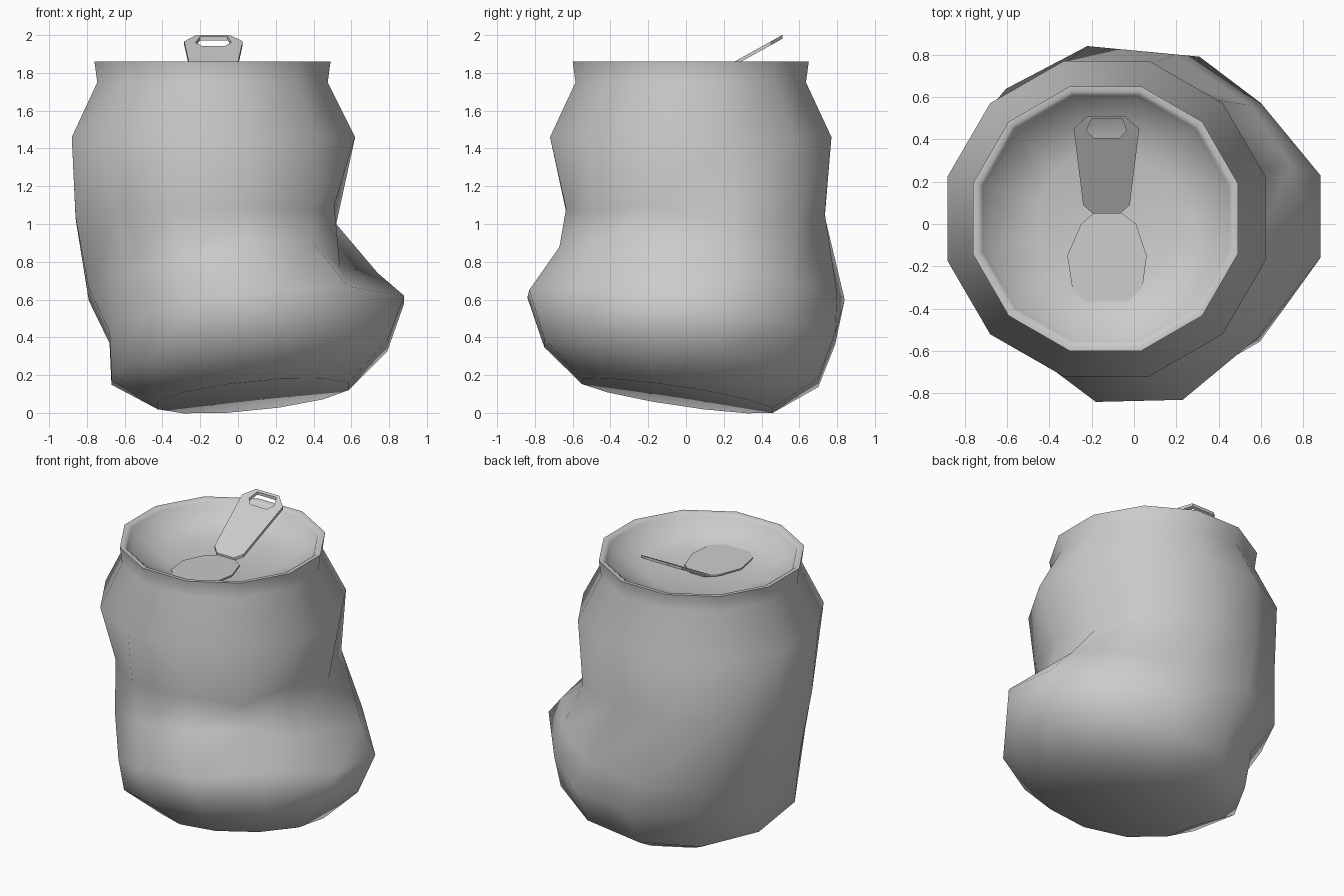
import bpy, bmesh, math
from mathutils import Vector

if "Cube" in bpy.data.objects:
    bpy.data.objects.remove(bpy.data.objects["Cube"])

SIDES = 12
K = 1 / math.cos(math.pi / SIDES)


def ring(cx, cy, cz, rx, ry, sx=0, sy=0, moved=None):
    """12-sided loop, optionally tilted; 'moved' overrides single crumpled corners."""
    pts = []
    for i in range(SIDES):
        a = math.radians(15 + 30 * i)
        dx, dy = rx * K * math.cos(a), ry * K * math.sin(a)
        pts.append(Vector((cx + dx, cy + dy, cz + sx * dx + sy * dy)))
    for i, p in (moved or {}).items():
        pts[i] = Vector(p)
    return pts


def skin(name, rings, caps, angle):
    """Join loops with quads; caps = (first centre, last centre)."""
    bm = bmesh.new()
    loops = [[bm.verts.new(p) for p in r] for r in rings]
    for a, b in zip(loops, loops[1:]):
        for i in range(SIDES):
            j = (i + 1) % SIDES
            bm.faces.new((a[i], a[j], b[j], b[i]))
    for loop, centre in zip((loops[0], loops[-1]), caps):
        c = bm.verts.new(centre)
        for i in range(SIDES):
            bm.faces.new((loop[i], loop[(i + 1) % SIDES], c))
    bmesh.ops.recalc_face_normals(bm, faces=bm.faces)
    me = bpy.data.meshes.new(name)
    bm.to_mesh(me)
    bm.free()
    ob = bpy.data.objects.new(name, me)
    bpy.context.collection.objects.link(ob)
    bpy.context.view_layer.objects.active = ob
    ob.select_set(True)
    bpy.ops.object.shade_smooth_by_angle(angle=math.radians(angle))
    ob.select_set(False)
    return ob


# Crumpled body: tilted bottom, bulge, fold, straight upper part, neck, lip and lid
CX, CY = -0.135, 0.025
body = [
    ring(0.08, -0.045, 0.09, 0.505, 0.505, 0.10, -0.15),
    ring(0.06, -0.025, 0.265, 0.73, 0.725, 0.12, -0.145),
    ring(0.10, -0.025, 0.51, 0.78, 0.815, 0.14, -0.145,
         {0: (0.88, 0.23, 0.58), 1: (0.60, 0.57, 0.48), 8: (-0.18, -0.84, 0.61),
          9: (0.23, -0.83, 0.65), 10: (0.58, -0.54, 0.67), 11: (0.88, -0.16, 0.62)}),
    ring(-0.10, 0.085, 0.73, 0.69, 0.755, 0.15, -0.16,
         {0: (0.74, 0.28, 0.74), 1: (0.55, 0.56, 0.69), 2: (0.20, 0.80, 0.63),
          3: (-0.22, 0.84, 0.60), 11: (0.54, -0.17, 0.77)}),
    ring(-0.175, 0.05, 1.06, 0.685, 0.685, 0.04, -0.02,
         {0: (0.52, 0.24, 1.00), 1: (0.37, 0.59, 1.03), 7: (-0.64, -0.41, 1.07),
          10: (0.40, -0.48, 1.07), 11: (0.51, -0.15, 1.10)}),
    ring(-0.13, 0.025, 1.46, 0.75, 0.745),
    ring(CX, CY, 1.75, 0.61, 0.61),
    ring(CX, CY, 1.86, 0.625, 0.625),
    ring(CX, CY, 1.86, 0.60, 0.60),
    ring(CX, CY, 1.845, 0.58, 0.58),
    ring(CX, CY, 1.79, 0.56, 0.56),
    ring(CX, CY, 1.725, 0.32, 0.32),
]
skin("can_body", body, ((0.08, -0.045, 0.10), (CX, CY, 1.71)), 80)


def plate(name, outlines, thickness, height):
    """Flat plate with optional holes; height(y) lays it on a slope."""
    cu = bpy.data.curves.new(name, 'CURVE')
    cu.dimensions = '2D'
    cu.fill_mode = 'BOTH'
    cu.extrude = thickness / 2
    for pts in outlines:
        sp = cu.splines.new('POLY')
        sp.points.add(len(pts) - 1)
        for p, (x, y) in zip(sp.points, pts):
            p.co = (x, y, 0, 1)
        sp.use_cyclic_u = True
    tmp = bpy.data.objects.new(name + "_curve", cu)
    bpy.context.collection.objects.link(tmp)
    dg = bpy.context.evaluated_depsgraph_get()
    me = bpy.data.meshes.new_from_object(tmp.evaluated_get(dg))
    bpy.data.objects.remove(tmp)
    for v in me.vertices:
        v.co.z += height(v.co.y)
    me.shade_flat()
    ob = bpy.data.objects.new(name, me)
    bpy.context.collection.objects.link(ob)
    return ob


# Raised pull tab with finger hole
tab = [(-0.285, 0.45), (-0.22, 0.51), (-0.045, 0.51), (0.025, 0.45),
       (-0.02, 0.09), (-0.065, 0.05), (-0.195, 0.05), (-0.24, 0.09)]
hole = [(-0.20, 0.495), (-0.055, 0.495), (-0.035, 0.44),
        (-0.07, 0.405), (-0.19, 0.405), (-0.225, 0.44)]
plate("pull_tab", [tab, hole], 0.02, lambda y: 1.86 + (y - 0.275) * 0.555)

# Mouth panel on the lid
mouth = [(-0.18, 0.06), (-0.07, 0.06), (0.01, 0.0), (0.06, -0.15), (0.04, -0.30),
         (-0.07, -0.405), (-0.19, -0.405), (-0.29, -0.31), (-0.315, -0.15), (-0.25, 0.0)]
plate("mouth_panel", [mouth], 0.01, lambda y: 1.727 + max(0, 0.05 - y) * 0.03)
